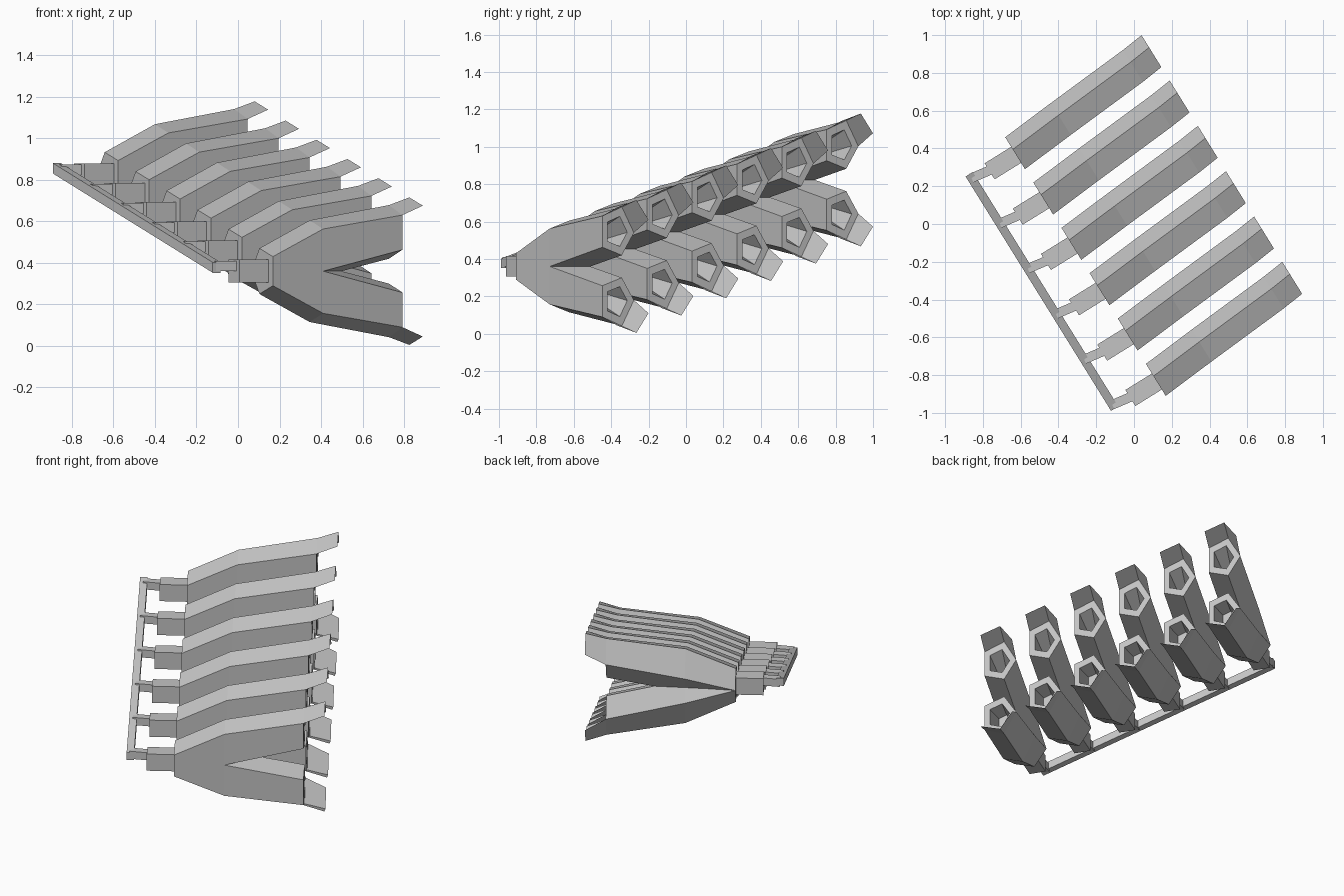
import bpy, bmesh
from mathutils import Vector, Matrix

cube = bpy.data.objects.get("Cube")
if cube:
    bpy.data.objects.remove(cube)

grey = bpy.data.materials.new("plain_grey")
grey.use_nodes = True
grey.diffuse_color = (0.55, 0.55, 0.55, 1)
grey.node_tree.nodes["Principled BSDF"].inputs["Base Color"].default_value = grey.diffuse_color

COUNT = 6
STEP = Vector((-0.149, 0.24, 0.0925))      # from one unit to the next
MID_Z = 0.36                               # mirror height of the first unit
FWD = Vector((0.85, 0.527, 0)).normalized()
SIDE = Vector((FWD.y, -FWD.x, 0))
UP = Vector((0, 0, 1))
RADIUS = 0.11
ACROSS = (-1, -0.309, 0.809, 0.809, -0.309)  # pentagon, point to the far side


def finish(name, bm):
    bmesh.ops.recalc_face_normals(bm, faces=bm.faces)
    mesh = bpy.data.meshes.new(name)
    bm.to_mesh(mesh)
    bm.free()
    mesh.materials.append(grey)
    obj = bpy.data.objects.new(name, mesh)
    bpy.context.collection.objects.link(obj)
    return obj


def ring(bm, x, y, heights, flip):
    """Pentagon section across the barrel with its own corner heights."""
    return [bm.verts.new(Vector((x, y, MID_Z + flip * h)) + SIDE * RADIUS * a)
            for a, h in zip(ACROSS, heights)]


def bridge(bm, a, b, closed=True):
    n = len(a)
    for i in range(n if closed else n - 1):
        j = (i + 1) % n
        bm.faces.new((a[i], a[j], b[j], b[i]))


def barrel(name, shift, flip):
    bm = bmesh.new()
    base = ring(bm, 0.121, -0.834, (0, 0.11, 0.07, -0.07, -0.11), flip)
    mid = ring(bm, 0.363, -0.653, (0.08, 0.245, 0.203, 0, -0.04), flip)
    muzzle = ring(bm, 0.745, -0.372, (0.18, 0.318, 0.27, 0.103, 0.06), flip)
    bm.faces.new(base)
    bridge(bm, base, mid)
    bridge(bm, mid, muzzle)
    # Rim and tapering bore
    centre = sum((v.co for v in muzzle), Vector()) / 5
    lip = [bm.verts.new(centre + (v.co - centre) * 0.62) for v in muzzle]
    back = Vector((-0.12, -0.09, -0.035 * flip))
    floor = [bm.verts.new(centre + (v.co - centre) * 0.4 + back) for v in muzzle]
    bridge(bm, muzzle, lip)
    bridge(bm, lip, floor)
    bm.faces.new(floor)
    # Hood carrying on the two outer sides past the muzzle
    hood = ring(bm, 0.843, -0.294, (0.25, 0.355, 0.315), flip)
    bridge(bm, muzzle[:3], hood, closed=False)
    bmesh.ops.translate(bm, verts=bm.verts, vec=shift)
    return finish(name, bm)


def box(name, start, end, width, height, chamfer=0.0):
    """Upright-ended block running from start to end."""
    bm = bmesh.new()
    along = end - start
    flat = Vector((along.x, along.y, 0)).normalized()
    across = Vector((flat.y, -flat.x, 0)) * width
    bmesh.ops.create_cube(bm, size=1)
    for v in bm.verts:
        c = v.co.copy()
        v.co = (start + end) / 2 + along * c.x + across * c.y + UP * height * c.z
    if chamfer:
        edges = [e for e in bm.edges
                 if abs((e.verts[0].co - e.verts[1].co).normalized().dot(flat)) > 0.9]
        bmesh.ops.bevel(bm, geom=edges, offset=chamfer, segments=1, affect='EDGES')
    return finish(name, bm)


base_point = Vector((0.121, -0.834, MID_Z))
rail_point = Vector((-0.115, -0.957, 0.385))
for n in range(COUNT):
    shift = STEP * n
    barrel(f"upper_barrel_{n + 1}", shift, 1)
    barrel(f"lower_barrel_{n + 1}", shift, -1)
    rear = base_point - FWD * 0.165
    box(f"coupling_{n + 1}", rear + shift, base_point + FWD * 0.02 + shift, 0.1, 0.11, 0.022)
    arm_end = rear + FWD * 0.03
    arm_end.z = rail_point.z
    box(f"arm_{n + 1}", rail_point + shift, arm_end + shift, 0.05, 0.05)

# Sloping rail joining every arm
over = STEP.normalized() * 0.025
box("mounting_rail", rail_point - over, rail_point + STEP * (COUNT - 1) + over, 0.045, 0.05)
